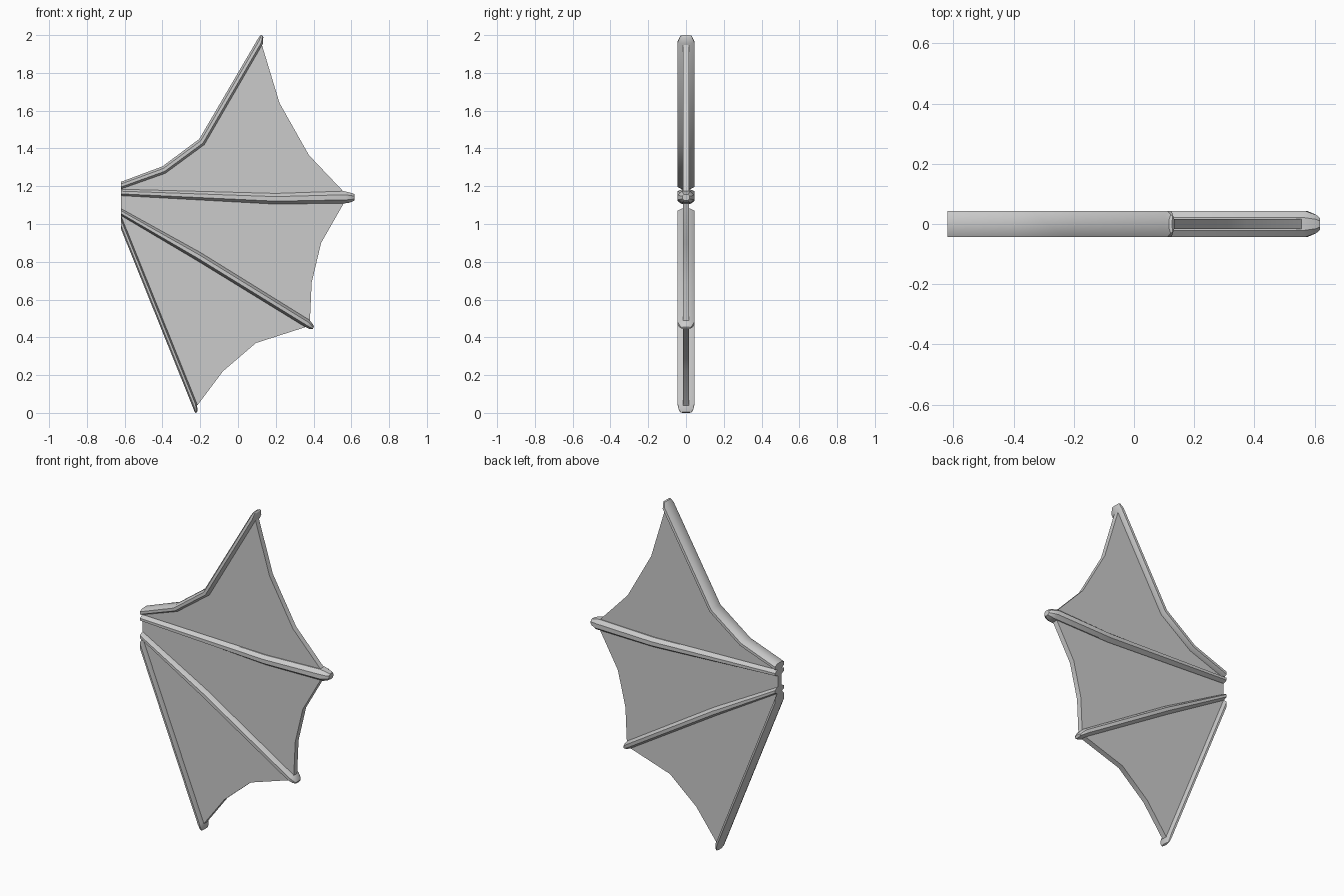
import bpy, bmesh
from mathutils import Vector

if "Cube" in bpy.data.objects:
    bpy.data.objects.remove(bpy.data.objects["Cube"])

W = 0.044  # half depth of the finger bones


def finish(bm, name):
    bmesh.ops.recalc_face_normals(bm, faces=bm.faces)
    me = bpy.data.meshes.new(name)
    bm.to_mesh(me)
    bm.free()
    ob = bpy.data.objects.new(name, me)
    bpy.context.collection.objects.link(ob)
    return ob


def bone(name, stations):
    """Octagonal bar; each station is upper (x, z), lower (x, z), depth scale."""
    section = [(-.5, 0), (.5, 0), (1, .3), (1, .72), (.5, 1), (-.5, 1), (-1, .72), (-1, .3)]
    bm = bmesh.new()
    rings = []
    for upper, lower, s in stations:
        a, b = Vector(upper), Vector(lower)
        ring = []
        for y, t in section:
            p = a.lerp(b, t)
            ring.append(bm.verts.new((p.x, y * W * s, p.y)))
        rings.append(ring)
    for r0, r1 in zip(rings, rings[1:]):
        for i in range(8):
            j = (i + 1) % 8
            bm.faces.new((r0[i], r0[j], r1[j], r1[i]))
    bm.faces.new(rings[0])
    bm.faces.new(rings[-1])
    return finish(bm, name)


# Thin wing membrane with scalloped outer edge
outline = [(-.62, 1.2), (-.4, 1.285), (-.195, 1.43), (.12, 1.97), (.22, 1.64),
           (.375, 1.365), (.56, 1.17), (.56, 1.11), (.44, .9), (.39, .69),
           (.38, .47), (.36, .455), (.095, .37), (-.08, .22), (-.215, .04), (-.62, 1.0)]
bm = bmesh.new()
face = bm.faces.new([bm.verts.new((x, -.016, z)) for x, z in outline])
ext = bmesh.ops.extrude_face_region(bm, geom=[face])
bmesh.ops.translate(bm, vec=(0, .032, 0),
                    verts=[v for v in ext["geom"] if isinstance(v, bmesh.types.BMVert)])
finish(bm, "wing_membrane")

# Leading arm along the top edge
bone("leading_bone", [((-.62, 1.223), (-.62, 1.185), 1), ((-.4, 1.305), (-.385, 1.268), 1),
                      ((-.205, 1.45), (-.178, 1.42), 1), ((.102, 1.975), (.132, 1.955), 1),
                      ((.117, 1.998), (.134, 1.99), .7), ((.127, 2.0), (.132, 1.995), .6)])

# Fingers fanning out from the root
bone("upper_finger", [((-.62, 1.184), (-.62, 1.15), 1), ((.2, 1.162), (.2, 1.105), 1),
                      ((.56, 1.174), (.58, 1.11), 1), ((.605, 1.163), (.605, 1.118), .7),
                      ((.618, 1.157), (.618, 1.125), .45)])
bone("middle_finger", [((-.62, 1.082), (-.62, 1.045), 1), ((-.2, .85), (-.215, .805), 1),
                       ((.378, .492), (.355, .455), 1), ((.396, .47), (.38, .444), .75),
                       ((.402, .456), (.395, .443), .5)])
bone("lower_finger", [((-.62, 1.045), (-.62, .975), 1), ((-.218, .05), (-.242, .037), 1),
                      ((-.215, .02), (-.232, .011), .85), ((-.216, .004), (-.226, 0), .6)])

# Soft shading with crisp edges
for ob in bpy.data.objects:
    ob.select_set(True)
    bpy.context.view_layer.objects.active = ob
bpy.ops.object.shade_smooth_by_angle()
